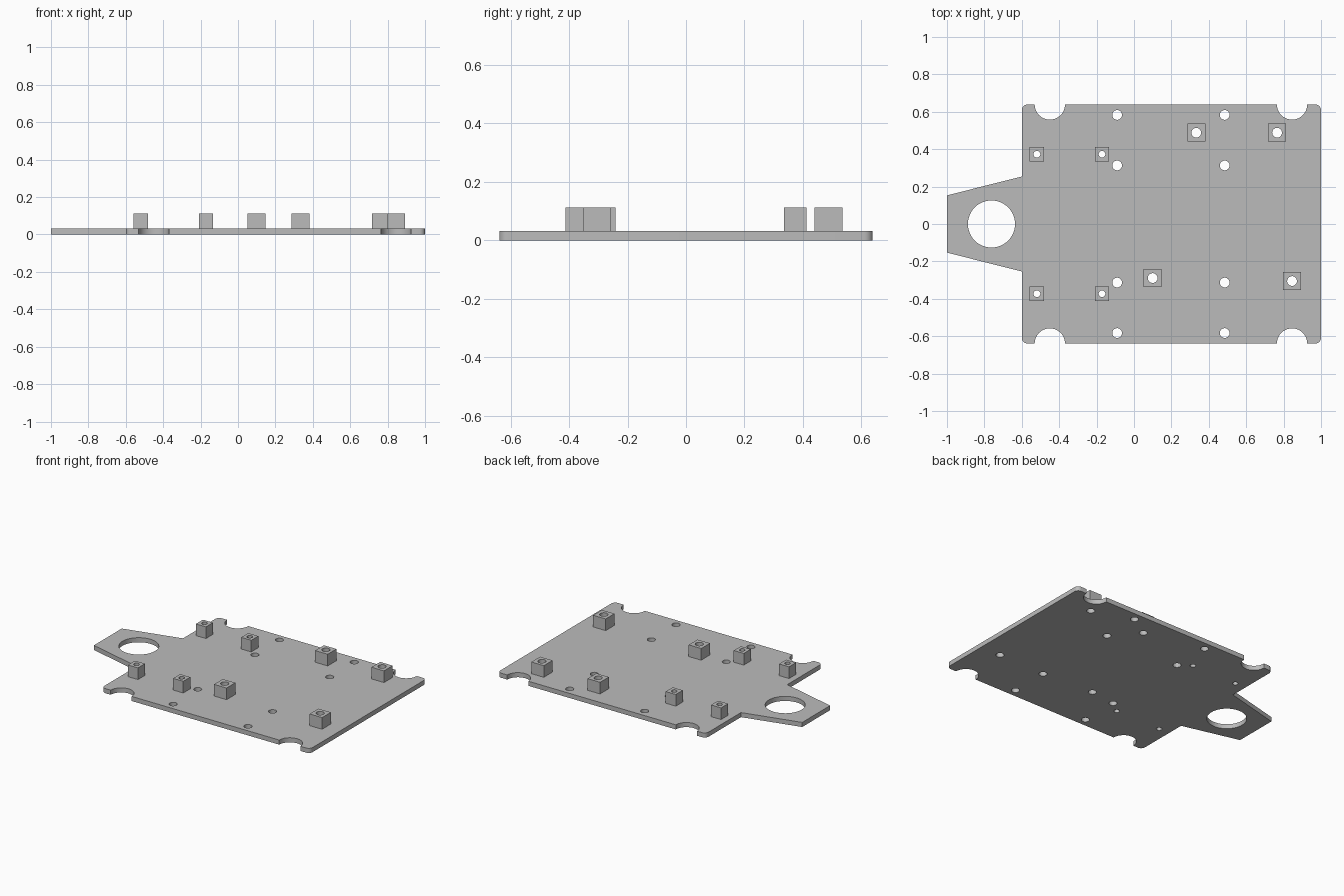
import bpy, bmesh
from math import pi, cos, sin

if "Cube" in bpy.data.objects:
    bpy.data.objects.remove(bpy.data.objects["Cube"], do_unlink=True)

PLATE_TOP, POST_TOP = 0.032, 0.113
HALF_Y, LEFT, RIGHT = 0.639, -0.6, 0.997
CORNER, NOTCH = 0.03, 0.081

grey = bpy.data.materials.new("plain grey")
grey.use_nodes = True
colour = (0.5, 0.5, 0.5, 1)
grey.diffuse_color = colour
grey.node_tree.nodes["Principled BSDF"].inputs["Base Color"].default_value = colour


def arc(cx, cy, r, start, end, steps):
    return [(cx + r * cos(start + (end - start) * i / steps),
             cy + r * sin(start + (end - start) * i / steps)) for i in range(steps + 1)]


def prism(name, outline, z0, z1):
    """Extrude a counter-clockwise outline between two heights."""
    bm = bmesh.new()
    base = bm.faces.new([bm.verts.new((x, y, z0)) for x, y in outline])
    top = bmesh.ops.extrude_face_region(bm, geom=[base])["geom"]
    bmesh.ops.translate(bm, vec=(0, 0, z1 - z0),
                        verts=[v for v in top if isinstance(v, bmesh.types.BMVert)])
    bmesh.ops.recalc_face_normals(bm, faces=bm.faces)
    mesh = bpy.data.meshes.new(name)
    bm.to_mesh(mesh)
    bm.free()
    mesh.materials.append(grey)
    obj = bpy.data.objects.new(name, mesh)
    bpy.context.collection.objects.link(obj)
    return obj


def drill(obj, holes):
    """Cut round through-holes, given as (x, y, radius)."""
    for x, y, r in holes:
        cutter = prism("hole_cutter", arc(x, y, r, 0, 2 * pi, 48)[:-1], -0.1, 0.3)
        cutter.hide_render = True
        mod = obj.modifiers.new("hole", 'BOOLEAN')
        mod.operation, mod.solver, mod.object = 'DIFFERENCE', 'EXACT', cutter
        bpy.context.view_layer.objects.active = obj
        bpy.ops.object.modifier_apply(modifier=mod.name)
        bpy.data.objects.remove(cutter, do_unlink=True)


def smooth(obj):
    bpy.ops.object.select_all(action='DESELECT')
    obj.select_set(True)
    bpy.context.view_layer.objects.active = obj
    bpy.ops.object.shade_smooth_by_angle(angle=pi / 6)


# Base plate outline: lower half from tongue to right edge, then mirrored
half = [(-1, -0.153), (LEFT, -0.254)]
half += arc(LEFT + CORNER, -HALF_Y + CORNER, CORNER, pi, 1.5 * pi, 8)
for cx in (-0.45, 0.845):
    half += arc(cx, -HALF_Y, NOTCH, pi, 0, 24)
half += arc(RIGHT + 0.003 - CORNER, -HALF_Y + CORNER, CORNER, -pi / 2, 0, 8)
outline = half + [(x, -y) for x, y in reversed(half)]
plate = prism("base_plate", outline, 0, PLATE_TOP)

# Standoff posts: x, y, width, bore radius
posts = [(x, y, 0.077, 0.018) for x in (-0.519, -0.171) for y in (-0.373, 0.373)]
posts += [(x, y, 0.096, 0.026) for x, y in
          ((0.333, 0.488), (0.765, 0.488), (0.1, -0.289), (0.845, -0.305))]

# Tongue opening, mounting holes and post bores
holes = [(-0.762, 0, 0.126)]
holes += [(x, y * s, 0.026) for x in (-0.09, 0.485) for y in (0.313, 0.583) for s in (-1, 1)]
holes += [(x, y, r) for x, y, w, r in posts]
drill(plate, holes)
smooth(plate)

for i, (x, y, w, r) in enumerate(posts, 1):
    h = w / 2
    square = [(x - h, y - h), (x + h, y - h), (x + h, y + h), (x - h, y + h)]
    post = prism(f"standoff_post_{i}", square, PLATE_TOP, POST_TOP)
    drill(post, [(x, y, r)])
    smooth(post)
